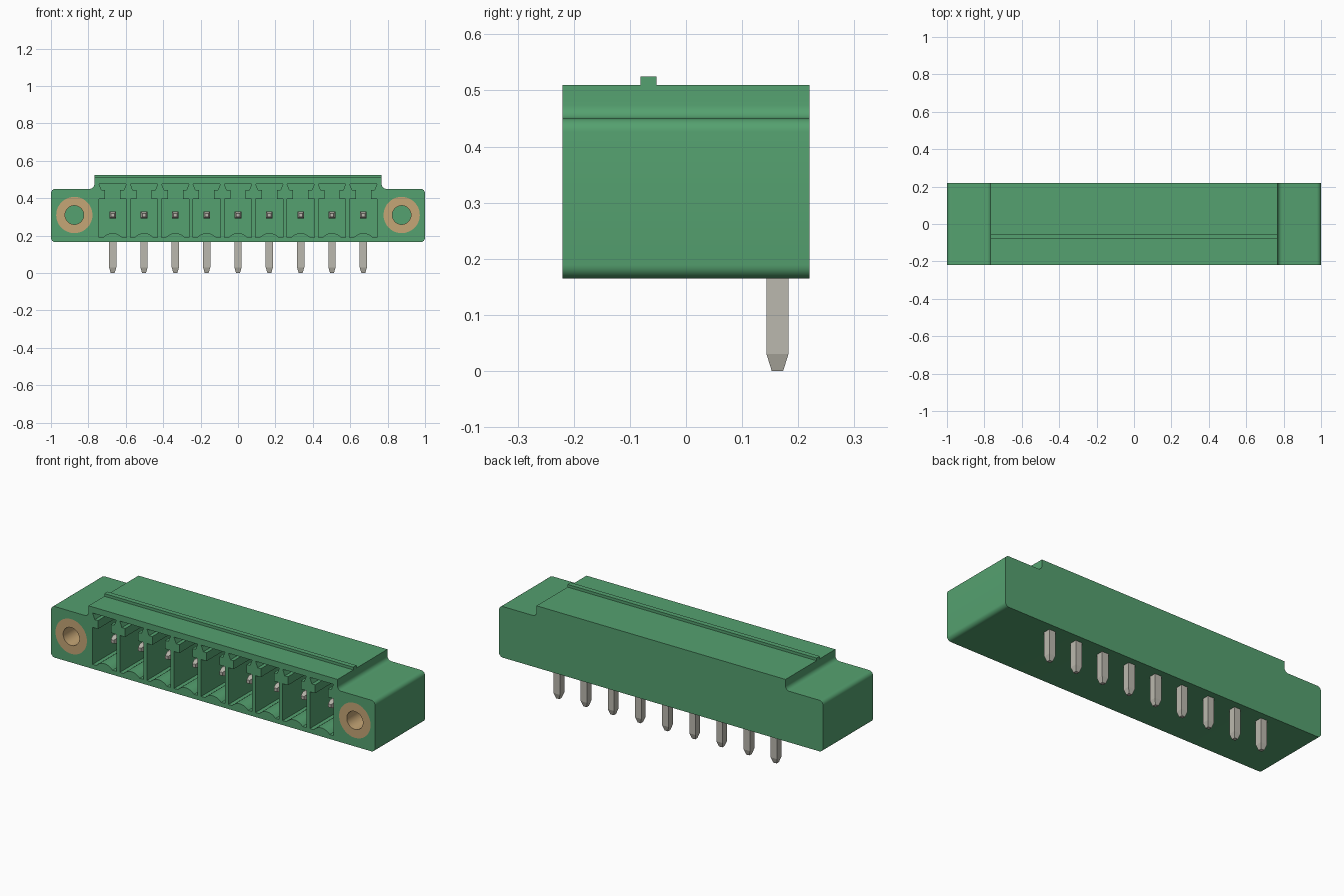
import bpy, bmesh, math
from mathutils import Vector

old = bpy.data.objects.get("Cube")
if old:
    bpy.data.objects.remove(old, do_unlink=True)

PITCH, COUNT = 0.1675, 9
FRONT, BACK = -0.22, 0.22
AXIS_Z = 0.31                                  # height of pins and inserts
CENTRES = [(i - (COUNT - 1) / 2) * PITCH for i in range(COUNT)]


def material(name, rgb):
    m = bpy.data.materials.new(name)
    m.use_nodes = True
    m.diffuse_color = (*rgb, 1)
    bsdf = m.node_tree.nodes["Principled BSDF"]
    bsdf.inputs["Base Color"].default_value = (*rgb, 1)
    bsdf.inputs["Roughness"].default_value = 0.6
    return m


GREEN = material("green plastic", (0.09, 0.355, 0.16))
BRASS = material("brass", (0.56, 0.38, 0.18))
TIN = material("tinned metal", (0.50, 0.485, 0.425))


def make_object(name, bm, mat):
    bmesh.ops.recalc_face_normals(bm, faces=bm.faces)
    mesh = bpy.data.meshes.new(name)
    bm.to_mesh(mesh)
    bm.free()
    mesh.materials.append(mat)
    ob = bpy.data.objects.new(name, mesh)
    bpy.context.collection.objects.link(ob)
    return ob


def activate(ob):
    bpy.ops.object.select_all(action='DESELECT')
    ob.select_set(True)
    bpy.context.view_layer.objects.active = ob


def extrude_y(bm, outline, y0, y1):
    """Solid prism from an (x, z) outline."""
    a = [bm.verts.new((x, y0, z)) for x, z in outline]
    b = [bm.verts.new((x, y1, z)) for x, z in outline]
    bm.faces.new(a)
    bm.faces.new(b[::-1])
    for i in range(len(a)):
        j = (i + 1) % len(a)
        bm.faces.new((a[i], b[i], b[j], a[j]))


def circle(cx, cz, r, n=48):
    return [(cx + r * math.cos(2 * math.pi * i / n),
             cz + r * math.sin(2 * math.pi * i / n)) for i in range(n)]


def round_corner(corner, before, after, r, steps=6):
    """Points of a quarter-circle fillet at a right-angled corner."""
    c = Vector(corner)
    u = (Vector(before) - c).normalized() * r
    v = (Vector(after) - c).normalized() * r
    points = []
    for i in range(steps + 1):
        t = math.pi / 2 * i / steps
        points.append(tuple(c + u * (1 - math.sin(t)) + v * (1 - math.cos(t))))
    return points


def cut(target, bm):
    """Subtract a temporary solid from the target."""
    cutter = make_object("cutter", bm, GREEN)
    cutter.hide_render = True
    mod = target.modifiers.new("cut", 'BOOLEAN')
    mod.operation, mod.solver, mod.object = 'DIFFERENCE', 'EXACT', cutter
    activate(target)
    bpy.ops.object.modifier_apply(modifier=mod.name)
    bpy.data.objects.remove(cutter, do_unlink=True)


# Housing: stepped profile with rounded flange corners
R = 0.024
right = round_corner((1, 0.165), (0, 0.165), (1, 0.45), R)
right += round_corner((1, 0.45), (1, 0.165), (0.768, 0.45), R)
right += round_corner((0.768, 0.45), (1, 0.45), (0.768, 0.51), R)
right.append((0.768, 0.51))
bm = bmesh.new()
extrude_y(bm, right + [(-x, z) for x, z in reversed(right)], FRONT, BACK)
housing = make_object("housing", bm, GREEN)

# Contact pockets: keyed opening with an arched floor
half = [(0.05, 0.19), (0.073, 0.19), (0.073, 0.396), (0.04, 0.396),
        (0.04, 0.443), (0.06, 0.443), (0.073, 0.476)]
arch_r = 0.066
arch = []
for i in range(1, 10):
    x = -0.05 + 0.1 * i / 10
    arch.append((x, 0.213 - arch_r + math.sqrt(arch_r ** 2 - x * x)))
pocket = half + [(-x, z) for x, z in reversed(half)] + arch
bm = bmesh.new()
for cx in CENTRES:
    extrude_y(bm, [(cx + x, z) for x, z in pocket], FRONT - 0.05, 0.10)
cut(housing, bm)

# Blind holes for the threaded inserts
INSERT_END = 0.03
bm = bmesh.new()
for side in (-1, 1):
    extrude_y(bm, circle(side * 0.875, AXIS_Z, 0.097), FRONT - 0.05, INSERT_END)
cut(housing, bm)
activate(housing)
bpy.ops.object.shade_smooth_by_angle(angle=math.radians(35))

# Latching ridge along the top
bm = bmesh.new()
extrude_y(bm, [(-0.768, 0.50), (0.768, 0.50), (0.768, 0.525), (-0.768, 0.525)],
          -0.081, -0.053)
make_object("top_ridge", bm, GREEN)

# Threaded inserts: brass tubes flush with the front
for side, label in ((-1, "right"), (1, "left")):
    bm = bmesh.new()
    rings = []
    for r, y in ((0.097, FRONT), (0.097, INSERT_END),
                 (0.05, INSERT_END), (0.05, FRONT)):
        rings.append([bm.verts.new((x, y, z))
                      for x, z in circle(side * 0.875, AXIS_Z, r)])
    for k in range(4):
        a, b = rings[k], rings[(k + 1) % 4]
        for i in range(len(a)):
            j = (i + 1) % len(a)
            bm.faces.new((a[i], a[j], b[j], b[i]))
    insert = make_object(label + "_insert", bm, BRASS)
    activate(insert)
    bpy.ops.object.shade_smooth_by_angle(angle=math.radians(35))


def tapered_bar(bm, tip, direction, length, w, taper=0.03):
    """Square bar starting at a narrowed tip."""
    d = Vector(direction)
    u = Vector((1, 0, 0))
    v = d.cross(u)
    rings = []
    for dist, h in ((0, w * 0.52), (taper, w), (length, w)):
        c = Vector(tip) + d * dist
        rings.append([bm.verts.new(c + u * h * a + v * h * b)
                      for a, b in ((-1, -1), (1, -1), (1, 1), (-1, 1))])
    for a, b in zip(rings, rings[1:]):
        for i in range(4):
            j = (i + 1) % 4
            bm.faces.new((a[i], a[j], b[j], b[i]))
    bm.faces.new(rings[0])
    bm.faces.new(rings[-1])


# Angled contact pins: mating end in the pocket, solder tail below
for n, cx in enumerate(CENTRES, 1):
    bm = bmesh.new()
    tapered_bar(bm, (cx, 0.163, 0), (0, 0, 1), AXIS_Z + 0.018, 0.0195)
    tapered_bar(bm, (cx, -0.15, AXIS_Z), (0, 1, 0), 0.31, 0.018)
    make_object("contact_pin_%d" % n, bm, TIN)
